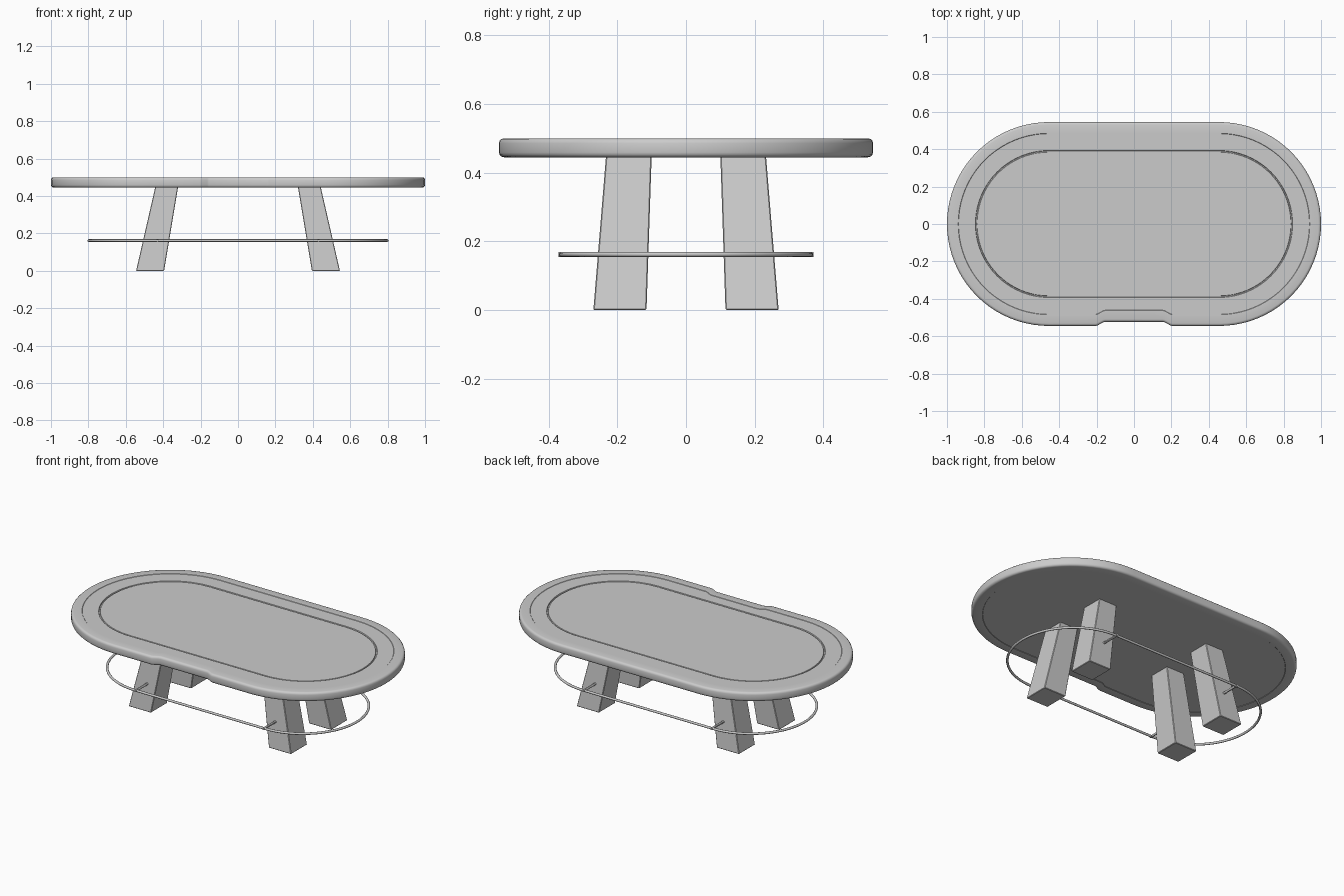
import bpy, bmesh, math
from mathutils import Vector

if "Cube" in bpy.data.objects:
    bpy.data.objects.remove(bpy.data.objects["Cube"])

HALF = 0.455   # half length of the straight sides
RAD = 0.545    # end radius of the top


def stadium(half, r, notch=0.0, seg=40):
    """Counter-clockwise rounded outline, with an optional shallow front notch."""
    pts = []
    for i in range(seg + 1):
        a = -math.pi / 2 + math.pi * i / seg
        pts.append((half + r * math.cos(a), r * math.sin(a)))
    pts += [(-x, -y) for x, y in pts]
    for x, k in ((-0.205, 0), (-0.195, 0.12), (-0.165, 0.88), (-0.155, 1),
                 (0.155, 1), (0.165, 0.88), (0.195, 0.12), (0.205, 0)):
        pts.append((x, -r + notch * k))
    return pts


def finish(bm, name, angle=30):
    bmesh.ops.recalc_face_normals(bm, faces=bm.faces)
    me = bpy.data.meshes.new(name)
    bm.to_mesh(me)
    bm.free()
    ob = bpy.data.objects.new(name, me)
    bpy.context.collection.objects.link(ob)
    bpy.ops.object.select_all(action='DESELECT')
    ob.select_set(True)
    bpy.context.view_layer.objects.active = ob
    bpy.ops.object.shade_smooth_by_angle(angle=math.radians(angle))
    return ob


def bridge(bm, a, b):
    n = len(a)
    for i in range(n):
        bm.faces.new((a[i], a[(i + 1) % n], b[(i + 1) % n], b[i]))


# Table top: rounded edge, thin rim seam and shallow recessed centre panel
profile = [(0.062, 0.447), (0.060, 0.445), (0.014, 0.445), (0.007, 0.447),
           (0.002, 0.452), (0, 0.459), (0, 0.486), (0.002, 0.493),
           (0.007, 0.498), (0.014, 0.5), (0.060, 0.5), (0.062, 0.498),
           (0.152, 0.498), (0.154, 0.492), (0.159, 0.492), (0.161, 0.497)]
bm = bmesh.new()
rings = []
for inset, z in profile:
    notch = 0.022 if inset < 0.1 else 0
    rings.append([bm.verts.new((x, y, z)) for x, y in stadium(HALF, RAD - inset, notch)])
for a, b in zip(rings, rings[1:]):
    bridge(bm, a, b)
bm.faces.new(rings[0])
bm.faces.new(rings[-1])
finish(bm, "table_top")

# Splayed, tapered legs, slightly softened at the edges
for sx, side in ((1, "right"), (-1, "left")):
    for sy, end in ((-1, "front"), (1, "back")):
        bm = bmesh.new()
        loops = []
        for x0, x1, y0, y1, z in ((0.395, 0.545, 0.115, 0.27, 0),
                                  (0.32, 0.442, 0.10, 0.233, 0.45)):
            loops.append([bm.verts.new((sx * x, sy * y, z))
                          for x, y in ((x0, y0), (x1, y0), (x1, y1), (x0, y1))])
        bridge(bm, *loops)
        for l in loops:
            bm.faces.new(l)
        bmesh.ops.bevel(bm, geom=bm.edges[:], offset=0.003, segments=1, affect='EDGES')
        finish(bm, f"{end}_{side}_leg")

# Thin rail running around the legs
bm = bmesh.new()
R, ZR, T, SIDES = 0.363, 0.162, 0.007, 12
tubes = []
for k in range(SIDES):
    a = 2 * math.pi * k / SIDES
    tubes.append([bm.verts.new((x, y, ZR + T * math.sin(a)))
                  for x, y in stadium(0.435, R + T * math.cos(a))])
for k in range(SIDES):
    bridge(bm, tubes[k], tubes[(k + 1) % SIDES])
finish(bm, "foot_rail", 60)

# Short pegs joining rail and legs
for sx, side in ((1, "right"), (-1, "left")):
    for sy, end in ((-1, "front"), (1, "back")):
        bm = bmesh.new()
        bmesh.ops.create_cone(bm, cap_ends=True, segments=12, radius1=0.007,
                              radius2=0.007, depth=0.142)
        for v in bm.verts:
            v.co = Vector((v.co.x + sx * 0.43, v.co.z + sy * 0.301, v.co.y + ZR))
        finish(bm, f"{end}_{side}_rail_peg")
